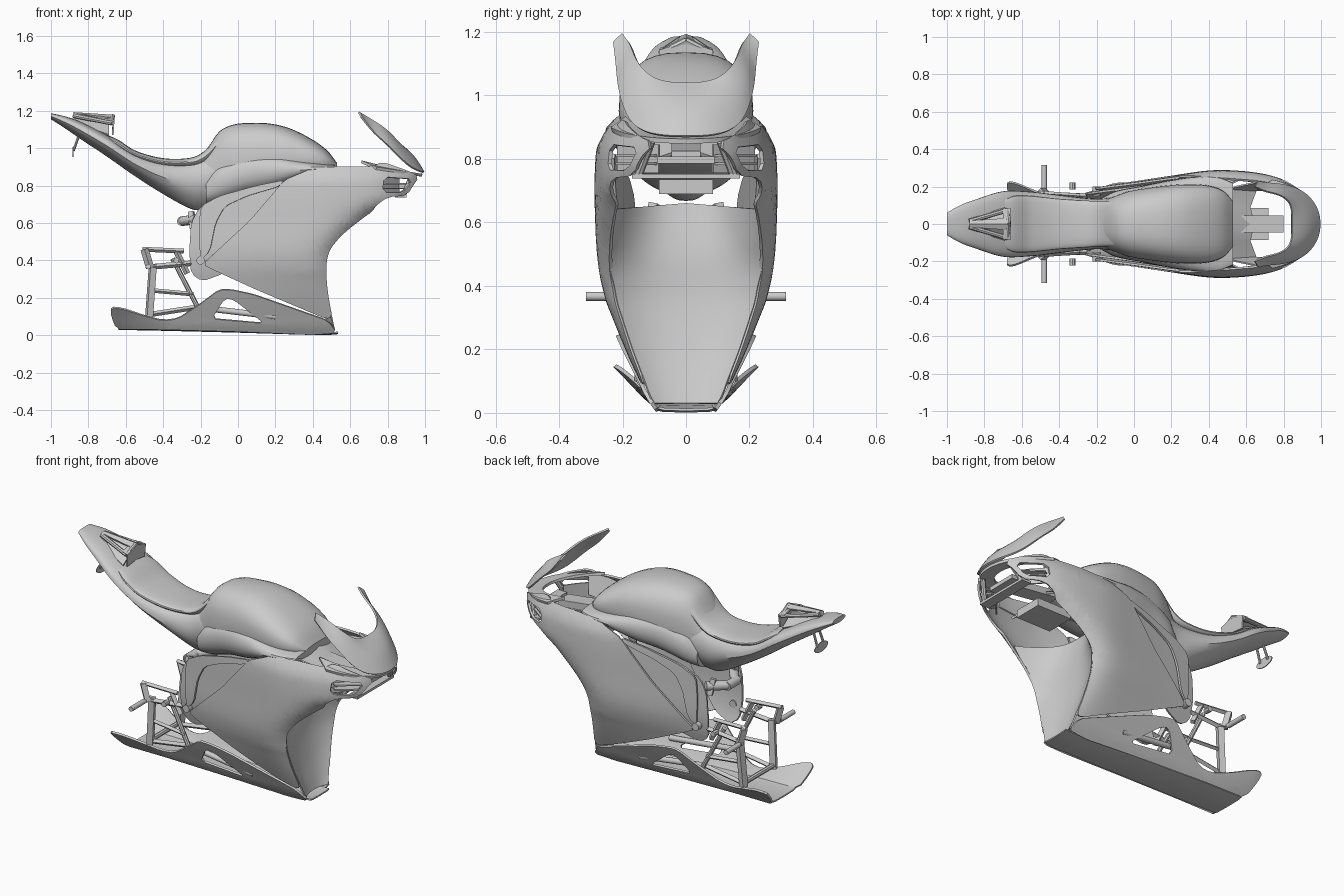
import bpy, bmesh, math
from mathutils import Vector

if "Cube" in bpy.data.objects:
    bpy.data.objects.remove(bpy.data.objects["Cube"])


def curve(tbl):
    """Smooth interpolation through (x, value) pairs."""
    n = len(tbl)
    def slope(i):
        a, b = tbl[max(i - 1, 0)], tbl[min(i + 1, n - 1)]
        return (b[1] - a[1]) / (b[0] - a[0])
    def f(x):
        if x <= tbl[0][0]: return tbl[0][1]
        if x >= tbl[-1][0]: return tbl[-1][1]
        i = max(k for k in range(n - 1) if tbl[k][0] <= x)
        h = tbl[i + 1][0] - tbl[i][0]
        t = (x - tbl[i][0]) / h
        return ((2*t**3 - 3*t*t + 1) * tbl[i][1] + (t**3 - 2*t*t + t) * h * slope(i)
                + (3*t*t - 2*t**3) * tbl[i + 1][1] + (t**3 - t*t) * h * slope(i + 1))
    return f


def finish(name, bm, mirror=False, thick=0, subdiv=0, angle=35):
    bmesh.ops.recalc_face_normals(bm, faces=bm.faces)
    me = bpy.data.meshes.new(name)
    bm.to_mesh(me)
    bm.free()
    ob = bpy.data.objects.new(name, me)
    bpy.context.collection.objects.link(ob)
    if mirror:
        m = ob.modifiers.new("mirror", 'MIRROR')
        m.use_axis = (False, True, False)
        m.merge_threshold = 0.0005
    if subdiv:
        m = ob.modifiers.new("smooth", 'SUBSURF')
        m.levels = m.render_levels = subdiv
        m.boundary_smooth = 'PRESERVE_CORNERS'
    if thick:
        m = ob.modifiers.new("shell", 'SOLIDIFY')
        m.thickness, m.offset = thick, 0
    bpy.ops.object.select_all(action='DESELECT')
    ob.select_set(True)
    bpy.context.view_layer.objects.active = ob
    if ob.modifiers:
        bpy.ops.object.convert(target='MESH')
    bpy.ops.object.shade_smooth_by_angle(angle=math.radians(angle))
    return ob


def skin(name, rows, closed=False, caps=False, **kw):
    """Surface through rows of points."""
    bm = bmesh.new()
    vs = [[bm.verts.new(p) for p in r] for r in rows]
    n = len(rows[0])
    for a, b in zip(vs, vs[1:]):
        for j in range(n if closed else n - 1):
            k = (j + 1) % n
            bm.faces.new((a[j], a[k], b[k], b[j]))
    if caps:
        bm.faces.new(vs[0])
        bm.faces.new(vs[-1])
    return finish(name, bm, **kw)


def loft(name, secs, power=0.75, under=0.45, steps=36, n=32):
    """Body along x from (x, z bottom, z top, half width) sections."""
    zb, zt, w = (curve([(s[0], s[k]) for s in secs]) for k in (1, 2, 3))
    rows = []
    for i in range(steps + 1):
        x = secs[0][0] + (secs[-1][0] - secs[0][0]) * i / steps
        mid, h, ring = (zb(x) + zt(x)) / 2, (zt(x) - zb(x)) / 2, []
        for j in range(n):
            c, s = math.cos(2*math.pi*j/n), math.sin(2*math.pi*j/n)
            y = math.copysign(abs(c)**power, c) * w(x) * (1 - under * max(0, -s))
            ring.append((x, y, mid + h * math.copysign(abs(s)**power, s)))
        rows.append(ring)
    return skin(name, rows, closed=True, caps=True)


def soften(pts, cut=0.02):
    out = []
    for i, p in enumerate(pts):
        p = Vector(p)
        for q in (pts[i - 1], pts[(i + 1) % len(pts)]):
            d = Vector(q) - p
            out.append(p + d * min(0.25, cut / d.length))
    return out


def panel(name, outline, yfun, holes=(), thick=0.012, step=0.03):
    """Mirrored sheet with an x-z outline, bent sideways by yfun(x, z)."""
    bm = bmesh.new()
    for loop in (outline, *holes):
        vs = [bm.verts.new((p[0], 0, p[1])) for p in soften(loop)]
        for i, v in enumerate(vs):
            bm.edges.new((vs[i - 1], v))
    bmesh.ops.triangle_fill(bm, use_beauty=True, edges=bm.edges[:])
    for axis in ((1, 0, 0), (0, 0, 1)):
        for i in range(-25, 35):
            bmesh.ops.bisect_plane(bm, geom=bm.verts[:] + bm.edges[:] + bm.faces[:], dist=1e-5,
                                   plane_co=Vector(axis) * (i * step + 0.003), plane_no=axis)
    for v in bm.verts:
        v.co.y = -yfun(v.co.x, v.co.z)
    return finish(name, bm, mirror=True, thick=thick, angle=40)


def rod(name, a, b, r, sides=16, mirror=True):
    a, b = Vector(a), Vector(b)
    bm = bmesh.new()
    bmesh.ops.create_cone(bm, cap_ends=True, segments=sides, radius1=r, radius2=r, depth=(b - a).length)
    rot = (b - a).to_track_quat('Z', 'Y').to_matrix().to_4x4()
    rot.translation = (a + b) / 2
    bm.transform(rot)
    return finish(name, bm, mirror=mirror)


def box(name, x, y, z, tilt=0):
    bm = bmesh.new()
    bmesh.ops.create_cube(bm, size=1)
    for v in bm.verts:
        t = v.co.x
        v.co = [c[0] + (c[1] - c[0]) * (u + 0.5) for c, u in zip((x, y, z), v.co)]
        v.co.z += tilt * t
    return finish(name, bm)


# Width of the fairing by height and by length, and its front edge
by_z = curve([(0, .085), (.05, .12), (.1, .145), (.2, .195), (.3, .24), (.36, .265), (.45, .285),
              (.6, .287), (.82, .282), (.87, .262), (.91, .235), (.95, .21)])
by_x = curve([(-.3, .18), (0, .22), (.2, .25), (.4, .278), (.55, .278), (.7, .26), (.8, .23),
              (.88, .185), (.94, .135), (.98, .07)])
front = curve([(0, .52), (.1, .5), (.25, .475), (.38, .47), (.46, .49), (.54, .555), (.61, .64),
               (.66, .71), (.7, .8), (.75, .96), (.9, 1.4)])


def fairing_y(x, z, near=None):
    near = math.exp(-max(0, front(z) - x) / 0.06) if near is None else near
    return by_z(z) * by_x(x) / 0.285 - 0.045 * min(1, z / 0.4) * near


# Side fairings with headlight openings
edge = [(front(z), z) for z in (.1, .18, .25, .32, .38, .42, .46, .5, .54, .58, .61, .64, .66)]
panel("side_fairing",
      [(-.19, .38), (-.13, .35), (.1, .245), (.47, .09)] + edge +
      [(.74, .7), (.8, .74), (.9, .75), (.965, .85), (.9, .88), (.77, .925), (.72, .9), (.55, .9),
       (.4, .89), (.25, .83), (.06, .61)],
      fairing_y, holes=[[(.77, .765), (.885, .765), (.93, .835), (.78, .845)]])

# Curved front shroud between the fairings
centre = curve([(.03, .49), (.2, .44), (.35, .41), (.5, .4), (.66, .37)])
side = curve([(.03, .515), (.1, .5), (.25, .475), (.38, .47), (.46, .49), (.56, .545), (.66, .6)])
rows = []
for i in range(31):
    z = .03 + .63 * i / 30
    xe, xc = side(z), centre(z)
    ye = fairing_y(xe, z, 1 if z < .4 else 1 - (z - .4) * 2)
    rows.append([(xc + (xe - xc) * abs(v / 12)**2.5, ye * v / 12, z - .02 * max(0, z - .5) / .16 * abs(v / 12))
                 for v in range(-12, 13)])
skin("front_shroud", rows, thick=0.008)

# Rear frame covers and the raised blade above them
panel("frame_cover", [(-.25, .33), (-.19, .29), (-.08, .33), (.1, .5), (.26, .82), (.1, .79), (-.1, .735),
                      (-.21, .68), (-.25, .6), (-.26, .45)], lambda x, z: fairing_y(x, z) - .025)
panel("frame_blade", [(-.2, .69), (-.1, .745), (.1, .8), (.25, .83), (.22, .795), (.05, .745), (-.07, .69),
                      (-.12, .6), (-.15, .45), (-.2, .4), (-.21, .55)], lambda x, z: fairing_y(x, z) - .004)


# Belly pan sides with flared tips, and its floor
def belly_y(x, z):
    flare = max(0, min(1, (-.35 - x) / .3))
    return by_z(z) + .055 * flare * max(0, z - .03) / .12


panel("belly_pan", [(-.68, .15), (-.62, .145), (-.5, .105), (-.4, .08), (-.32, .09), (-.2, .17), (-.1, .245),
                    (-.04, .245), (.08, .22), (.48, .08), (.53, .015), (.4, .005), (0, .022), (-.4, .033),
                    (-.65, .035), (-.68, .11)], belly_y,
      holes=[[(-.14, .09), (-.07, .2), (-.02, .19), (.14, .065)]])
skin("belly_floor", [[(x, -y, z + .004), (x, -y * .8, z), (x, 0, z - .002), (x, y * .8, z), (x, y, z + .004)]
                     for x, y, z in ((-.64, .105, .035), (-.4, .107, .03), (0, .1, .02), (.35, .092, .009),
                                     (.48, .09, .007), (.535, .085, .012))], thick=.008)

# Tank, tail body and seat
loft("tank", [(-.2, .7, .95, .11), (-.15, .71, 1.02, .13), (-.1, .71, 1.09, .15), (-.03, .73, 1.125, .175),
              (.05, .74, 1.135, .19), (.17, .77, 1.132, .205), (.28, .8, 1.105, .212), (.4, .83, 1.045, .205),
              (.48, .86, .985, .175), (.53, .88, .92, .12)], under=.05)
loft("tail_body", [(-1, 1.155, 1.187, .06), (-.93, 1.11, 1.172, .1), (-.85, 1.055, 1.145, .13),
                   (-.7, .955, 1.07, .175), (-.55, .85, .98, .172), (-.4, .755, .935, .155),
                   (-.25, .675, .935, .138), (-.18, .67, .96, .135), (-.08, .7, 1.0, .15)])
loft("seat", [(-.69, 1.03, 1.068, .13), (-.64, .99, 1.045, .15), (-.55, .94, .988, .15), (-.4, .9, .947, .135),
              (-.25, .9, .95, .125), (-.18, .92, .985, .12), (-.11, .98, 1.06, .12)], under=.1)
# Flank swell joining tank and fairing
loft("tank_flank", [(-.17, .69, .86, .14), (-.1, .7, .93, .175), (.05, .74, .985, .205), (.2, .77, .98, .235),
                    (.33, .82, .945, .252), (.45, .86, .92, .25), (.53, .87, .91, .22)], under=.1)

# Triangular tail hoop and its inner hump
corner = (-.675, -.075, 1.135)
skin("tail_hoop_top", [[(-.88, -.015, 1.182), (-.88, 0, 1.187)], [(-.67, -.03, 1.158), (-.665, 0, 1.173)]],
     mirror=True, thick=.012)
rod("tail_hoop_side", (-.88, -.015, 1.175), corner, .013, 8)
rod("tail_hoop_brace", corner, (-.67, 0, 1.172), .012, 8)
skin("tail_hoop_end", [[(-.7, -.08, 1.145), (-.7, 0, 1.165)], [(-.665, -.085, 1.14), (-.665, 0, 1.165)],
                       [(-.67, -.08, 1.07), (-.67, 0, 1.08)]], mirror=True, thick=.01)
skin("tail_hump", [[(-.88, -.03, 1.135), (-.88, 0, 1.172)], [(-.69, -.085, 1.07), (-.69, 0, 1.13)]],
     mirror=True, thick=.01)

# Oval plate hanging under the tail
rod("tail_plate_strut", (-.85, -.025, 1.07), (-.88, -.03, .985), .007, 8)
plate = rod("tail_plate", (-.885, 0, .98), (-.88, 0, .98), .028, 32, mirror=False)
for v in plate.data.vertices:
    v.co.y *= 2.2

# Windscreen
low = [(.998, 0, .87), (.982, -.09, .872), (.91, -.178, .9), (.8, -.212, 1.02), (.73, -.215, 1.075), (.66, -.228, 1.165)]
mid = [(.945, 0, .965), (.925, -.085, .97), (.87, -.16, .995), (.795, -.195, 1.065), (.715, -.2, 1.115), (.655, -.215, 1.18)]
top = [(.845, 0, 1.035), (.845, -.08, 1.04), (.825, -.13, 1.07), (.765, -.162, 1.12), (.7, -.172, 1.16), (.645, -.2, 1.192)]
skin("windscreen", [low, mid, top], mirror=True, thick=.01, subdiv=3)

# Nose deck under the windscreen, cross bars and pillars
rim = [(.99, 0), (.975, .08), (.935, .135), (.88, .185), (.8, .22), (.74, .235)]
skin("nose_deck", [[(x, -y, .855 + .03 * (.99 - x) / .2) for x, y in rim],
                   [(x - .08, -y * .8, .865 + .05 * (.99 - x) / .2) for x, y in rim]],
     mirror=True, thick=.015, subdiv=2)
box("nose_cross_bar", (.84, .9), (-.17, .17), (.738, .752))
box("nose_centre_bar", (.84, .9), (-.09, .09), (.785, .808))
rod("nose_pillar", (.93, -.11, .855), (.885, -.15, .75), .014, 8)

# Headlight backs and fins
skin("headlight_back", [[(.75, -.215, z), (.82, -.14, z), (.86, -.085, z)] for z in (.755, .845)], mirror=True, thick=.008)
for i, z in enumerate((.785, .81)):
    skin(f"headlight_fin_{i}", [[(.76, -.205, z), (.86, -.09, z)], [(.79, -.222, z), (.91, -.135, z)]], mirror=True, thick=.007)

# Cockpit duct and instrument bracket
box("cockpit_duct", (.55, .8), (-.045, .045), (.8, .84), tilt=-.03)
box("lower_duct", (.5, .72), (-.085, .085), (.69, .735))
skin("bracket_wing", [[(.5, 0, .9), (.5, -.09, .88), (.53, -.2, .86)], [(.64, 0, .83), (.62, -.09, .8), (.66, -.2, .76)]],
     mirror=True, thick=.012)
skin("cockpit_side", [[(.5, -.19, .89), (.66, -.225, .89), (.78, -.205, .9)], [(.52, -.15, .76), (.66, -.18, .77), (.76, -.18, .78)]],
     mirror=True, thick=.008)

# Foot rest frame: (name, start, end, radius, sides)
for name, a, b, r, s in (
        ("rear_upright", (-.475, -.14, .1), (-.455, -.15, .38), .024, 4),
        ("heel_plate", (-.5, -.17, .46), (-.47, -.17, .36), .022, 4),
        ("top_bar", (-.51, -.165, .46), (-.29, -.15, .45), .013, 4),
        ("middle_bar", (-.47, -.155, .365), (-.25, -.15, .385), .015, 4),
        ("lower_bar", (-.48, -.13, .11), (-.22, -.13, .15), .014, 4),
        ("cross_bar", (-.46, -.14, .24), (-.24, -.15, .22), .012, 4),
        ("diagonal_bar", (-.35, -.14, .41), (-.21, -.15, .14), .013, 8),
        ("front_strut", (-.33, -.15, .45), (-.27, -.15, .33), .016, 4),
        ("floor_bar", (-.22, -.13, .15), (.2, -.14, .1), .016, 12),
        ("foot_peg", (-.48, -.19, .367), (-.48, -.315, .367), .014, 16),
        ("toe_peg", (-.33, -.185, .4), (-.33, -.222, .4), .016, 8),
        ("shock_mount", (-.3, -.03, .61), (-.22, -.13, .62), .026, 16),
        ("mount_strut", (-.25, -.1, .66), (-.24, -.12, .57), .02, 4),
        ("cover_bolt", (-.2, -.15, .4), (-.2, -.2, .4), .022, 16)):
    rod(name, a, b, r, s)
rod("peg_arm", (-.47, -.15, .367), (-.48, -.2, .367), .012, 8)
rod("lower_tie", (-.475, -.14, .12), (-.475, .14, .12), .014, 8, mirror=False)
rod("mount_tie", (-.3, -.05, .61), (-.3, .05, .61), .026, 16, mirror=False)
